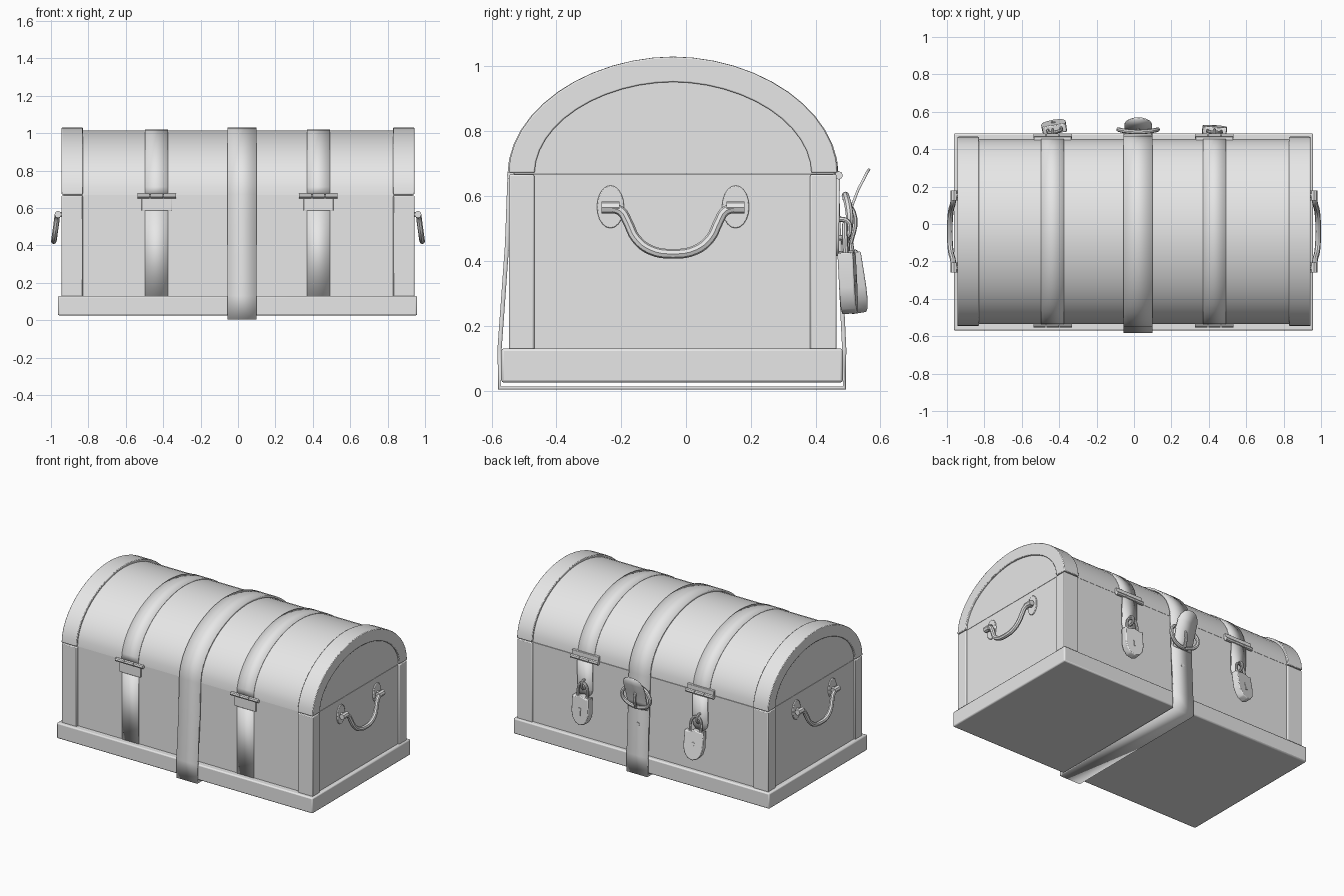
import bpy, bmesh, math
from mathutils import Matrix, Vector

if "Cube" in bpy.data.objects:
    bpy.data.objects.remove(bpy.data.objects["Cube"])

YC = -0.04      # depth centre of the chest body
SEAM = 0.67     # height where lid meets box

grey = bpy.data.materials.new("plain_grey")
grey.diffuse_color = (0.8, 0.8, 0.8, 1)
grey.use_nodes = True
grey.node_tree.nodes["Principled BSDF"].inputs["Base Color"].default_value = grey.diffuse_color


def finish(name, bm, bevel=0.0, thick=0.0, mat=None):
    bmesh.ops.recalc_face_normals(bm, faces=bm.faces)
    me = bpy.data.meshes.new(name)
    bm.to_mesh(me)
    bm.free()
    if mat:
        me.transform(mat)
    me.materials.append(grey)
    ob = bpy.data.objects.new(name, me)
    bpy.context.collection.objects.link(ob)
    if thick:
        m = ob.modifiers.new("thickness", 'SOLIDIFY')
        m.thickness, m.offset = thick, 0
    if bevel:
        m = ob.modifiers.new("bevel", 'BEVEL')
        m.width, m.segments, m.limit_method = bevel, 2, 'ANGLE'
    bpy.ops.object.select_all(action='DESELECT')
    ob.select_set(True)
    bpy.context.view_layer.objects.active = ob
    bpy.ops.object.shade_smooth_by_angle(angle=math.radians(35))
    return ob


def prism(name, pts, direction, bevel=0.0, mat=None):
    """Extrude a closed outline of 3D points along a direction."""
    bm = bmesh.new()
    f = bm.faces.new([bm.verts.new(p) for p in pts])
    r = bmesh.ops.extrude_face_region(bm, geom=[f])
    vs = [g for g in r['geom'] if isinstance(g, bmesh.types.BMVert)]
    bmesh.ops.translate(bm, verts=vs, vec=Vector(direction))
    return finish(name, bm, bevel, 0, mat)


def box(name, x0, x1, y0, y1, z0, z1, bevel=0.0):
    return prism(name, [(x0, y0, z0), (x1, y0, z0), (x1, y1, z0), (x0, y1, z0)],
                 (0, 0, z1 - z0), bevel)


def sheet(name, path, x, half, thick, closed=False):
    """Strap of given half width(s) following a (y, z) path."""
    bm = bmesh.new()
    hs = half if isinstance(half, list) else [half] * len(path)
    rows = [[bm.verts.new((x + s * h, y, z)) for s in (-1, 1)] for (y, z), h in zip(path, hs)]
    for i in range(len(rows) - (0 if closed else 1)):
        a, b = rows[i], rows[(i + 1) % len(rows)]
        bm.faces.new((a[0], a[1], b[1], b[0]))
    return finish(name, bm, 0, thick)


def tube(name, pts, r, closed=False):
    """Round rod along a smooth curve."""
    cu = bpy.data.curves.new(name, 'CURVE')
    cu.dimensions, cu.bevel_depth, cu.bevel_resolution = '3D', r, 2
    cu.use_fill_caps, cu.resolution_u = True, 4
    sp = cu.splines.new('BEZIER' if len(pts) > 2 else 'POLY')
    if len(pts) > 2:
        sp.bezier_points.add(len(pts) - 1)
        for b, p in zip(sp.bezier_points, pts):
            b.co, b.handle_left_type, b.handle_right_type = p, 'AUTO', 'AUTO'
    else:
        sp.points.add(1)
        for b, p in zip(sp.points, pts):
            b.co = (*p, 1)
    sp.use_cyclic_u = closed
    ob = bpy.data.objects.new(name, cu)
    me = bpy.data.meshes.new_from_object(ob)
    bpy.data.objects.remove(ob)
    bm = bmesh.new()
    bm.from_mesh(me)
    bpy.data.meshes.remove(me)
    bmesh.ops.remove_doubles(bm, verts=bm.verts, dist=1e-5)
    return finish(name, bm)


def arch(half, height, n=24):
    """Lid curve from front to back as (y, z) points."""
    out = []
    for i in range(n + 1):
        a = math.pi * (1 - i / n)
        c, s = math.cos(a), max(math.sin(a), 0)
        out.append((YC + half * math.copysign(abs(c) ** 1.04, c), SEAM + height * s ** 1.04))
    return out


def ellipse(cx, cz, rx, rz, n=20):
    return [(cx + rx * math.cos(2 * math.pi * i / n), cz + rz * math.sin(2 * math.pi * i / n))
            for i in range(n)]


# Base slab, box and domed lid
box("base_slab", -0.963, 0.958, -0.57, 0.484, 0.025, 0.13, 0.008)
box("chest_box", -0.932, 0.932, -0.53, 0.455, 0.12, SEAM - 0.002)
prism("lid", [(-0.932, y, z) for y, z in arch(0.494, 0.345)], (1.864, 0, 0))

# End trims: corner posts below, arched rim above
rim = arch(0.507, 0.358) + arch(0.427, 0.28)[::-1]
for s in (-1, 1):
    x0, x1 = sorted((s * 0.83, s * 0.943))
    prism("lid_rim", [(x0, y, z + 0.002) for y, z in rim], (x1 - x0, 0, 0), 0.004)
    box("front_corner_post", x0, x1, -0.546, -0.468, 0.125, SEAM - 0.003, 0.005)
    box("back_corner_post", x0, x1, 0.383, 0.465, 0.125, SEAM - 0.003, 0.005)

# Thin bands, front hinges, back hasps
for x in (-0.435, 0.43):
    sheet("lid_band", arch(0.495, 0.346), x, 0.062, 0.008)
    sheet("front_band", [(-0.531, 0.13), (-0.531, 0.59)], x, 0.062, 0.008)
    box("front_hinge_leaf", x - 0.08, x + 0.08, -0.539, -0.52, 0.585, 0.66, 0.003)
    for s in (-1, 0, 1):
        tube("front_hinge_knuckle", [(x + s * 0.07 - 0.033, -0.54, 0.664),
                                     (x + s * 0.07 + 0.033, -0.54, 0.664)], 0.013)
        tube("back_hinge_knuckle", [(x + s * 0.07 - 0.033, 0.471, 0.664),
                                    (x + s * 0.07 + 0.033, 0.471, 0.664)], 0.013)
    box("back_hinge_leaf", x - 0.1, x + 0.1, 0.44, 0.467, 0.67, 0.705, 0.003)
    # hasp plate with rounded end
    sheet("hasp", [(0.469, 0.66), (0.466, 0.47), (0.466, 0.44), (0.466, 0.425), (0.466, 0.415)],
          x, [0.055, 0.055, 0.048, 0.035, 0.015], 0.012)
    tube("staple", [(x, 0.465, 0.53), (x, 0.498, 0.522), (x, 0.505, 0.5),
                    (x, 0.498, 0.478), (x, 0.465, 0.47)], 0.008)

# Padlocks hanging from the staples
shield = [(-0.064, 0), (-0.045, -0.008), (0, 0.004), (0.045, -0.008), (0.064, 0),
          (0.066, -0.11), (0.056, -0.15), (0.033, -0.18), (0, -0.192),
          (-0.033, -0.18), (-0.056, -0.15), (-0.066, -0.11)]
for x, y, tilt, turn in ((-0.425, 0.505, 9, 10), (0.43, 0.495, 3, -4)):
    M = (Matrix.Translation((x, y, 0.428)) @ Matrix.Rotation(math.radians(turn), 4, 'Z')
         @ Matrix.Rotation(math.radians(tilt), 4, 'X'))
    prism("padlock_body", [(a, -0.024, b) for a, b in shield], (0, 0.048, 0), 0.005, M)
    prism("keyhole_top", [(a, 0.022, b) for a, b in ellipse(0, -0.085, 0.012, 0.012, 12)],
          (0, 0.005, 0), 0, M)
    prism("keyhole_slot", [(-0.005, 0.022, -0.09), (0.005, 0.022, -0.09),
                           (0.008, 0.022, -0.125), (-0.008, 0.022, -0.125)], (0, 0.005, 0), 0, M)
    tube("shackle", [M @ Vector(p) for p in ((-0.036, 0, -0.01), (-0.036, 0, 0.04), (-0.025, 0, 0.072),
                                             (0, 0, 0.085), (0.025, 0, 0.072), (0.036, 0, 0.04),
                                             (0.036, 0, -0.01))], 0.009)

# Strap looping round the whole chest
SX = 0.022
loop = [(0.489, 0.008), (0.488, 0.13), (0.475, 0.4)] + arch(0.504, 0.354)[::-1] + \
       [(-0.552, 0.45), (-0.575, 0.13), (-0.575, 0.008)]
sheet("strap", loop, SX, 0.078, 0.013, True)
prism("strap_hole", [(a, 0.48, b) for a, b in ellipse(SX, 0.34, 0.013, 0.013, 12)], (0, 0.007, 0))

# Loose strap tongue and oval buckle
sheet("strap_tongue", [(0.482, 0.45), (0.494, 0.5), (0.512, 0.57), (0.532, 0.622),
                       (0.548, 0.652), (0.558, 0.672), (0.566, 0.684)], SX,
      [0.072, 0.072, 0.074, 0.074, 0.064, 0.045, 0.018], 0.008)
tube("buckle", [(a, 0.49 + 0.015 * math.cos((b - 0.53) * 20), b)
                for a, b in ellipse(SX, 0.53, 0.105, 0.072, 12)], 0.012, True)
tube("buckle_pin", [(SX, 0.49, 0.595), (SX, 0.52, 0.53), (SX, 0.506, 0.455)], 0.009)

# Side handles with oval rosettes
swing = [(0.195, 0.565, 0.965), (0.16, 0.553, 0.967), (0.14, 0.52, 0.971), (0.115, 0.47, 0.978),
         (0.07, 0.434, 0.983), (0, 0.422, 0.985)]
for s in (-1, 1):
    for t in (-1, 1):
        prism("rosette", [(s * 0.925, a, b) for a, b in ellipse(YC + t * 0.193, 0.567, 0.042, 0.066)],
              (s * 0.014, 0, 0), 0.003)
        tube("handle_socket", [(s * 0.962, YC + t * 0.165, 0.565),
                               (s * 0.962, YC + t * 0.22, 0.565)], 0.019)
        tube("handle_peg", [(s * 0.925, YC + t * 0.193, 0.565),
                            (s * 0.962, YC + t * 0.193, 0.565)], 0.014)
    pts = [(s * x, YC - y, z) for y, z, x in swing] + \
          [(s * x, YC + y, z) for y, z, x in swing[-2::-1]]
    tube("handle", pts, 0.015)
